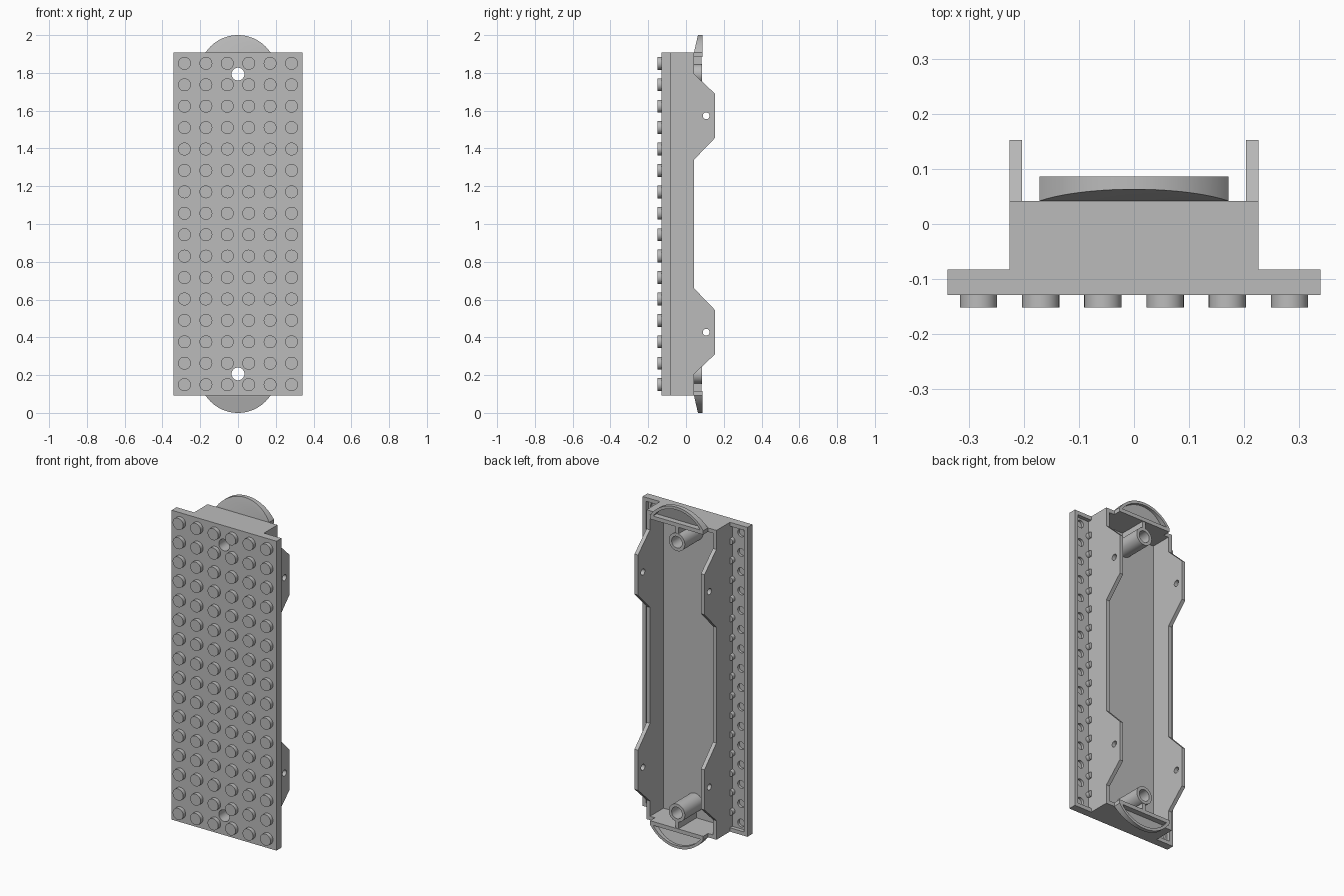
import bpy, bmesh, math
from mathutils import Matrix, Vector

cube = bpy.data.objects.get("Cube")
if cube:
    bpy.data.objects.remove(cube, do_unlink=True)

P = 0.1134                       # stud pitch
HW, HL = 3 * P, 8 * P            # plate half width and half length
BX, T = 2 * P, 0.2 * P           # box half width and wall thickness
STUD_Y, FRONT_Y, SKIN_Y, BACK_Y, BOX_Y, RIM_Y, TAB_Y = (
    -0.152, -0.129, -0.106, -0.083, 0.042, 0.087, 0.153)
BORE_Z, BORE_R = 7 * P, 0.034

grey = bpy.data.materials.new("light grey")
grey.use_nodes = True
grey.diffuse_color = (0.5, 0.5, 0.5, 1)
grey.node_tree.nodes["Principled BSDF"].inputs["Base Color"].default_value = (0.5, 0.5, 0.5, 1)


def finish(name, bm):
    """Every part has its origin at the middle of the model."""
    bmesh.ops.recalc_face_normals(bm, faces=bm.faces[:])
    mesh = bpy.data.meshes.new(name)
    bm.to_mesh(mesh)
    bm.free()
    mesh.materials.append(grey)
    ob = bpy.data.objects.new(name, mesh)
    ob.location.z = 1
    bpy.context.collection.objects.link(ob)
    return ob


def add_box(bm, x0, x1, y0, y1, z0, z1):
    m = Matrix.Translation(((x0 + x1) / 2, (y0 + y1) / 2, (z0 + z1) / 2))
    m = m @ Matrix.Diagonal((x1 - x0, y1 - y0, z1 - z0, 1))
    bmesh.ops.create_cube(bm, size=1, matrix=m)


def add_rod(bm, x, z, r, y0, y1, sides=32):
    m = Matrix.Translation((x, (y0 + y1) / 2, z)) @ Matrix.Rotation(math.pi / 2, 4, "X")
    bmesh.ops.create_cone(bm, cap_ends=True, segments=sides, radius1=r, radius2=r,
                          depth=y1 - y0, matrix=m)


def modify(ob, kind, **settings):
    mod = ob.modifiers.new(kind, kind)
    for key, value in settings.items():
        setattr(mod, key, value)
    bpy.ops.object.select_all(action="DESELECT")
    ob.select_set(True)
    bpy.context.view_layer.objects.active = ob
    bpy.ops.object.modifier_apply(modifier=mod.name)


def mirror(ob, x=False, z=False):
    modify(ob, "MIRROR", use_axis=(x, False, z), use_mirror_merge=False)


def cut(ob, cutter):
    modify(ob, "BOOLEAN", operation="DIFFERENCE", object=cutter, solver="EXACT")


def smooth(ob):
    bpy.ops.object.select_all(action="DESELECT")
    ob.select_set(True)
    bpy.context.view_layer.objects.active = ob
    bpy.ops.object.shade_smooth_by_angle(angle=math.radians(30))


rows = [(j - 7.5) * P for j in range(16)]

# Cutters: screw bores, side channels, hollows behind the edge studs
bm = bmesh.new()
for z in (-BORE_Z, BORE_Z):
    add_rod(bm, 0, z, BORE_R, -0.3, 0.3)
bore_cutter = finish("bore_cutter", bm)

bm = bmesh.new()
for s in (-1, 1):
    xs = sorted((s * BX, s * (HW - T)))
    add_box(bm, xs[0], xs[1], SKIN_Y, 0, T - HL, HL - T)
channel_cutter = finish("channel_cutter", bm)

bm = bmesh.new()
for z in rows:
    for s in (-1, 1):
        add_rod(bm, s * 2.5 * P, z, T, SKIN_Y - 0.015, SKIN_Y + 0.01, 16)
hollow_cutter = finish("hollow_cutter", bm)

# Base plate
bm = bmesh.new()
add_box(bm, -HW, HW, FRONT_Y, BACK_Y, -HL, HL)
plate = finish("base_plate", bm)
for cutter in (bore_cutter, channel_cutter, hollow_cutter):
    cut(plate, cutter)
smooth(plate)

# Studs on the front
bm = bmesh.new()
for z in rows:
    for i in range(6):
        add_rod(bm, (i - 2.5) * P, z, 0.3 * P, STUD_Y, FRONT_Y)
smooth(finish("studs", bm))

# Small pegs in the channels against the box
bm = bmesh.new()
for k in range(-7, 8):
    add_rod(bm, BX, k * P, 0.018, SKIN_Y, BACK_Y, 16)
pegs = finish("channel_pegs", bm)
mirror(pegs, x=True)
smooth(pegs)

# Side walls with two pierced tabs each
half = [(BOX_Y, 0.34), (TAB_Y, 0.455), (TAB_Y, 0.69), (BOX_Y, 0.795), (BOX_Y, HL), (BACK_Y, HL)]
outline = half + [(y, -z) for y, z in reversed(half)]
bm = bmesh.new()
face = bm.faces.new([bm.verts.new((BX - T, y, z)) for y, z in outline])
ext = bmesh.ops.extrude_face_region(bm, geom=[face])
bmesh.ops.translate(bm, vec=(T, 0, 0), verts=[v for v in ext["geom"] if isinstance(v, bmesh.types.BMVert)])
walls = finish("side_walls", bm)
bm = bmesh.new()
for z in (-0.573, 0.573):
    m = Matrix.Translation((BX, 0.107, z)) @ Matrix.Rotation(math.pi / 2, 4, "Y")
    bmesh.ops.create_cone(bm, cap_ends=True, segments=24, radius1=0.018, radius2=0.018,
                          depth=0.2, matrix=m)
pin_cutter = finish("pin_cutter", bm)
cut(walls, pin_cutter)
mirror(walls, x=True)
smooth(walls)

# End walls
bm = bmesh.new()
add_box(bm, T - BX, BX - T, BACK_Y, BOX_Y, HL - T, HL)
mirror(finish("end_walls", bm), z=True)

# Screw tubes and the ribs joining them to the end walls
bm = bmesh.new()
add_rod(bm, 0, BORE_Z, 0.052, BACK_Y, 0.085)
tubes = finish("screw_tubes", bm)
mirror(tubes, z=True)
cut(tubes, bore_cutter)
smooth(tubes)
bm = bmesh.new()
add_box(bm, -0.01, 0.01, BACK_Y, 0.083, BORE_Z + 0.045, HL - T)
mirror(finish("tube_ribs", bm), z=True)

# Rounded end lips: sloped on the front, hollow at the back
R = 1 - BORE_Z
spread = math.acos((HL - BORE_Z) / R)


def slope(z):
    return BOX_Y + max(0, z - HL) * 0.23


N = 32
arc = [spread * (1 - 2 * i / N) for i in range(N + 1)]
points = [(R * math.sin(a), BORE_Z + R * math.cos(a)) for a in arc]
edge = R * math.sin(spread)
points += [(-edge, HL - T), (edge, HL - T)]
bm = bmesh.new()
back = [bm.verts.new((x, RIM_Y, z)) for x, z in points]
front = [bm.verts.new((x, slope(z), z)) for x, z in points]
rim = bm.faces.new(back)
# the sloped face and the flat band under it
bm.faces.new(front[:N + 1])
bm.faces.new([front[0]] + front[N:])
for i in range(len(points)):
    j = (i + 1) % len(points)
    bm.faces.new((back[i], back[j], front[j], front[i]))
bmesh.ops.recalc_face_normals(bm, faces=bm.faces[:])
# pocket outline: a smaller arc closed by a straight bar
r = R - 0.016
inner_spread = math.acos((HL - BORE_Z) / r)
pocket = [(r * math.sin(inner_spread * (1 - 2 * i / N)), BORE_Z + r * math.cos(inner_spread * (1 - 2 * i / N)))
          for i in range(N + 1)]
lips = finish("end_lips", bm)
bm = bmesh.new()
low = [bm.verts.new((x, slope(z) + 0.012, z)) for x, z in pocket]
high = [bm.verts.new((x, 0.12, z)) for x, z in pocket]
bm.faces.new(low)
bm.faces.new(high)
for i in range(len(pocket)):
    j = (i + 1) % len(pocket)
    bm.faces.new((low[i], low[j], high[j], high[i]))
pocket_cutter = finish("pocket_cutter", bm)
cut(lips, pocket_cutter)
mirror(lips, z=True)
smooth(lips)

# Remove the cutters
for cutter in (bore_cutter, channel_cutter, hollow_cutter, pin_cutter, pocket_cutter):
    bpy.data.objects.remove(cutter, do_unlink=True)
